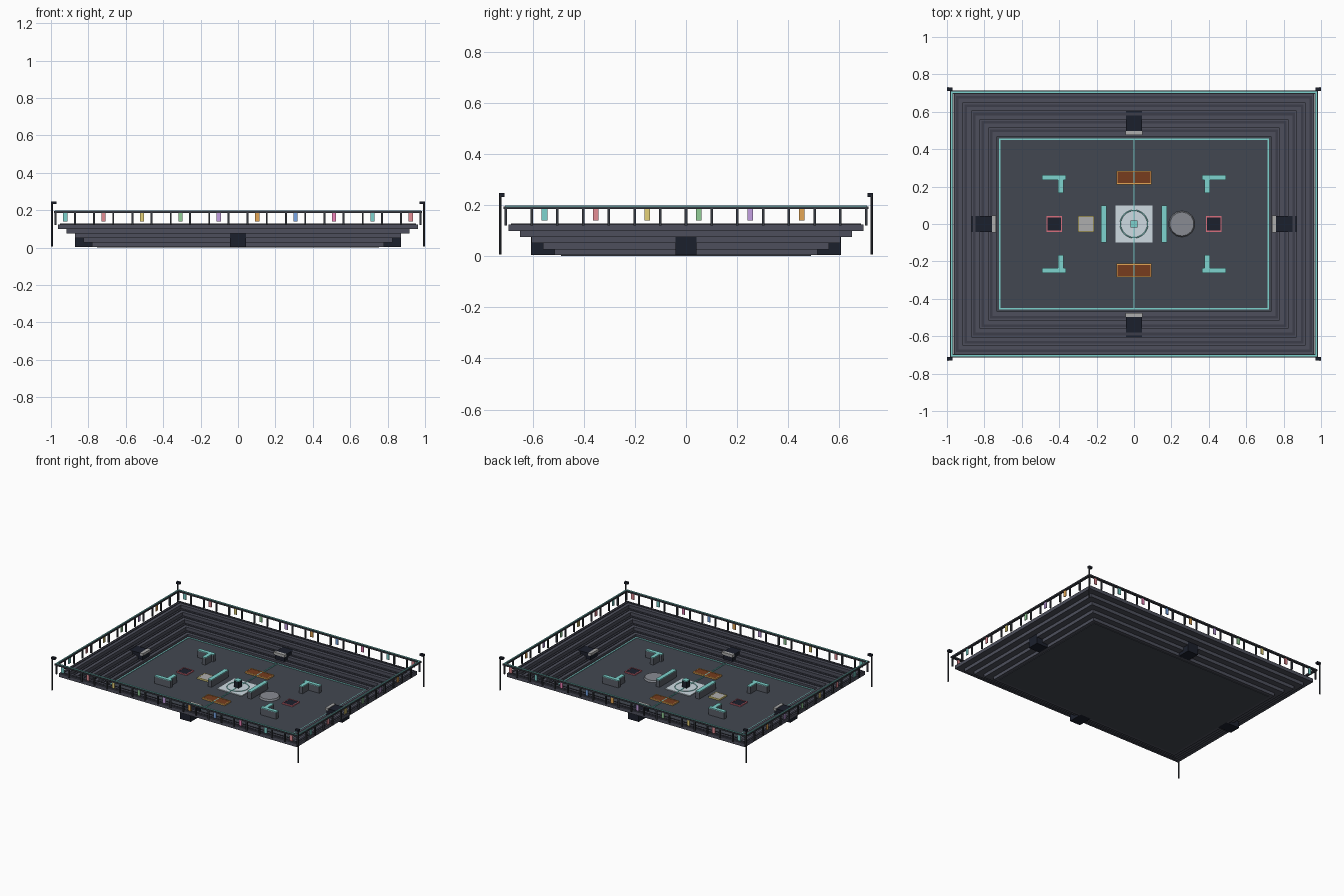
import bpy, bmesh
from mathutils import Matrix, Vector

if "Cube" in bpy.data.objects:
    bpy.data.objects.remove(bpy.data.objects["Cube"])

def mat(name, r, g, b):
    m = bpy.data.materials.new(name)
    m.diffuse_color = [(c / 255) ** 2.2 for c in (r, g, b)] + [1]
    m.use_nodes = True
    m.node_tree.nodes["Principled BSDF"].inputs["Base Color"].default_value = m.diffuse_color
    return m

FLOOR, TIER, BENCH = mat("floor", 68, 73, 82), mat("tier", 78, 80, 92), mat("bench", 62, 64, 75)
DARK, METAL, WALL = mat("dark", 33, 37, 48), mat("metal", 58, 61, 68), mat("wall", 88, 93, 102)
TEAL, PALE, LIGHT = mat("teal", 125, 210, 205), mat("pale", 205, 218, 226), mat("light", 172, 172, 172)
BROWN, ORANGE = mat("brown", 118, 62, 35), mat("orange", 228, 165, 85)
RED, YELLOW, GREY = mat("red", 215, 110, 125), mat("yellow", 220, 205, 125), mat("grey", 135, 138, 145)
FLAGS = [TEAL, mat("flag_red", 228, 140, 148), mat("flag_yellow", 228, 208, 120),
         mat("flag_green", 145, 205, 150), mat("flag_purple", 195, 160, 225), ORANGE,
         mat("flag_blue", 120, 165, 230), mat("flag_pink", 240, 130, 185)]

def finish(name, bm, material):
    me = bpy.data.meshes.new(name)
    bm.to_mesh(me)
    bm.free()
    me.materials.append(material)
    ob = bpy.data.objects.new(name, me)
    bpy.context.collection.objects.link(ob)
    return ob

def boxes(name, spans, material):
    """One object from boxes given as (x0, x1, y0, y1, z0, z1)."""
    bm = bmesh.new()
    for x0, x1, y0, y1, z0, z1 in spans:
        m = Matrix.Translation(((x0 + x1) / 2, (y0 + y1) / 2, (z0 + z1) / 2))
        m = m @ Matrix.Diagonal((abs(x1 - x0), abs(y1 - y0), z1 - z0, 1))
        bmesh.ops.create_cube(bm, size=1, matrix=m)
    return finish(name, bm, material)

def disc(name, loc, r, h, n, material, r2=None):
    bm = bmesh.new()
    bmesh.ops.create_cone(bm, cap_ends=True, segments=n, radius1=r, radius2=r if r2 is None else r2,
                          depth=h, matrix=Matrix.Translation(Vector(loc) + Vector((0, 0, h / 2))))
    return finish(name, bm, material)

def frame(name, cx, cy, ox, oy, w, z0, z1, material):
    """Rectangular ring: outer half sizes ox, oy and band width w."""
    bm = bmesh.new()
    loops = []
    for a, b, z in ((ox, oy, z0), (ox, oy, z1), (ox - w, oy - w, z1), (ox - w, oy - w, z0)):
        loops.append([bm.verts.new((cx + sx * a, cy + sy * b, z))
                      for sx, sy in ((-1, -1), (1, -1), (1, 1), (-1, 1))])
    for i in range(4):
        p, q = loops[i], loops[(i + 1) % 4]
        for j in range(4):
            k = (j + 1) % 4
            bm.faces.new((p[j], p[k], q[k], q[j]))
    return finish(name, bm, material)

# Arena floor and its painted lines
F = 0.012
boxes("arena_floor", [(-.755, .755, -.49, .49, 0, F)], FLOOR)
frame("boundary_line", 0, 0, .722, .457, .008, F, F + .003, TEAL)
boxes("centre_line", [(-.003, .003, -.45, .45, F, F + .008)], TEAL)

# Stepped stands with a bench strip on each tier
for i in range(5):
    ox, oy, top = .78 + .0457 * i, .515 + .045 * i, .027 + .0242 * i
    frame(f"stand_tier_{i + 1}", 0, 0, ox, oy, .047, max(.004, top - .0245), top, TIER)
    frame(f"tier_bench_{i + 1}", 0, 0, ox - .010, oy - .010, .014, top, top + .005, BENCH)

# Entrance tunnels with light lintels on all four sides
for s, side in ((1, "a"), (-1, "b")):
    boxes("end_tunnel_" + side, [(s * .76, s * .872, -.042, .042, .004, .076)], DARK)
    boxes("end_lintel_" + side, [(s * .737, s * .76, -.045, .045, .062, .08)], LIGHT)
    boxes("end_gate_" + side, [(s * .745, s * .76, -.04, .04, F, .062)], DARK)
    boxes("side_tunnel_" + side, [(-.042, .042, s * .495, s * .607, .004, .076)], DARK)
    boxes("side_lintel_" + side, [(-.045, .045, s * .475, s * .497, .062, .08)], LIGHT)
    boxes("side_gate_" + side, [(-.04, .04, s * .482, s * .497, F, .062)], DARK)

# Railing around the top: posts, rail and coloured strip
RX, RY = .975, .705
px = [-RX + 2 * RX * i / 19 for i in range(20)]
py = [-RY + 2 * RY * i / 14 for i in range(15)]
spots = [(x, s * RY) for x in px for s in (-1, 1)] + [(s * RX, y) for y in py[1:-1] for s in (-1, 1)]
boxes("rail_posts", [(x - .005, x + .005, y - .005, y + .005, .12, .185) for x, y in spots], METAL)
frame("top_rail", 0, 0, RX + .009, RY + .009, .018, .184, .195, METAL)
frame("rail_strip", 0, 0, RX + .004, RY + .004, .008, .195, .199, TEAL)

# Banners hanging in every other gap
for s in (-1, 1):
    for i in range(10):
        x = (px[2 * i] + px[2 * i + 1]) / 2
        boxes("banner", [(x - .011, x + .011, s * RY - .003, s * RY + .003, .14, .184)], FLAGS[i % 8])
    for i in range(6):
        y = (py[2 * i + 1] + py[2 * i + 2]) / 2
        boxes("banner", [(s * RX - .003, s * RX + .003, y - .011, y + .011, .14, .184)], FLAGS[i % 8])

# Corner lamp masts
for sx in (-1, 1):
    for sy in (-1, 1):
        x, y = sx * .995, sy * .727
        disc("lamp_mast", (x, y, .006), .005, .234, 8, METAL)
        boxes("lamp_head", [(x + sx * .004, x - sx * .024, y + sy * .004, y - sy * .016, .232, .247)], DARK)

# Centre platform with ring and pillar
boxes("centre_platform", [(-.1, .1, -.1, .1, F, F + .006)], PALE)
bpy.ops.mesh.primitive_torus_add(major_radius=.073, minor_radius=.003, major_segments=32,
                                 minor_segments=6, location=(0, 0, F + .006))
ring = bpy.context.object
ring.name = "centre_ring"
ring.data.materials.append(TEAL)
boxes("centre_pillar", [(-.018, .018, -.018, .018, F, .065)], DARK)
boxes("pillar_cap", [(-.02, .02, -.02, .02, .065, .071)], TEAL)

# Cover walls: two straight, four L-shaped, each with a teal cap
Z = .06
def wall(name, spans):
    boxes(name, [s + (F, Z) for s in spans], WALL)
    boxes(name + "_cap", [s + (Z, Z + .006) for s in spans], TEAL)

for s in (-1, 1):
    wall("straight_wall", [(s * .146, s * .176, -.098, .098)])
    for t in (-1, 1):
        wall("corner_wall", [(s * .364, s * .492, t * .235, t * .262),
                             (s * .378, s * .406, t * .165, t * .235)])

# Floor pads and their borders
for s in (-1, 1):
    boxes("brown_pad", [(-.088, .088, s * .248 - .031, s * .248 + .031, F, F + .008)], BROWN)
    frame("brown_pad_border", 0, s * .248, .093, .036, .006, F, F + .010, ORANGE)
    boxes("dark_pad", [(s * .427 - .037, s * .427 + .037, -.037, .037, F, F + .006)], DARK)
    frame("dark_pad_border", s * .427, 0, .042, .042, .006, F, F + .008, RED)
boxes("light_pad", [(-.295, -.219, -.038, .038, F, F + .010)], LIGHT)
frame("light_pad_border", -.257, 0, .043, .043, .006, F, F + .011, YELLOW)
disc("round_mound", (.256, 0, F), .07, .012, 14, GREY, .064)
